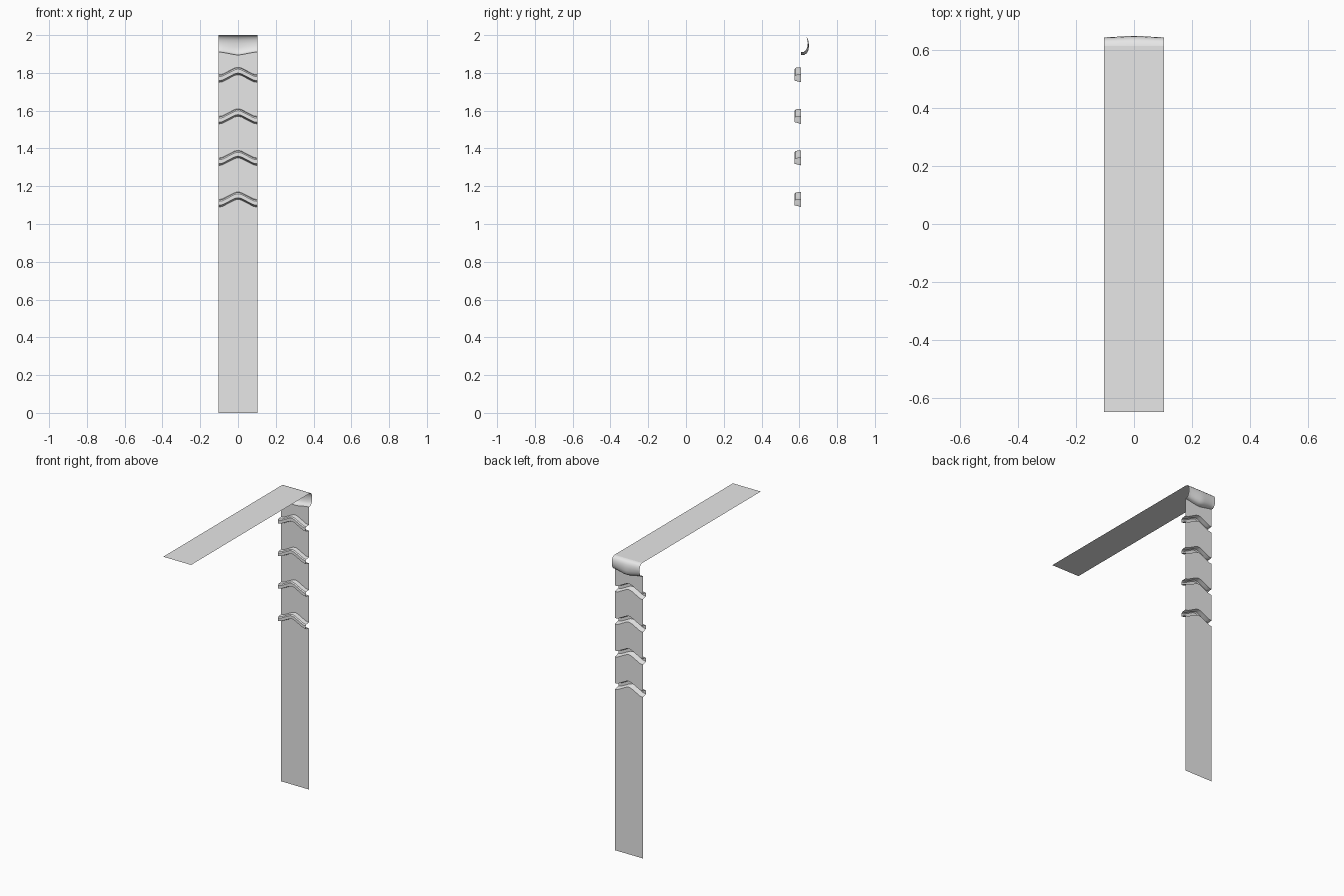
import bpy
import math

cube = bpy.data.objects.get("Cube")
if cube:
    bpy.data.objects.remove(cube, do_unlink=True)

grey = bpy.data.materials.new("plain light grey")
grey.use_nodes = True
grey.diffuse_color = (0.8, 0.8, 0.8, 1)
grey.node_tree.nodes["Principled BSDF"].inputs["Base Color"].default_value = (0.8, 0.8, 0.8, 1)

HALF = 0.104      # half width of the strip
WALL = 0.61       # y of the wall plane
FRONT = 0.575     # y of the ridge fronts

# Chevron height across the half width: rounded tip, straight flank, flat ends
CHEVRON = [(0, 1), (0.01, 0.96), (0.02, 0.88), (0.05, 0.49),
           (0.08, 0.1), (0.09, 0.03), (HALF, 0)]
COLUMNS = [(-x, h) for x, h in reversed(CHEVRON[1:])] + CHEVRON


def ribbon(name, rows, columns=COLUMNS):
    """Open sheet through rows of (y, z, y shift, z shift at the centre)."""
    verts = [(x, y + dy * h, z + dz * h) for y, z, dy, dz in rows for x, h in columns]
    n = len(columns)
    faces = [(r * n + c, r * n + n + c, r * n + n + c + 1, r * n + c + 1)
             for r in range(len(rows) - 1) for c in range(n - 1)]
    mesh = bpy.data.meshes.new(name)
    mesh.from_pydata(verts, [], faces)
    mesh.materials.append(grey)
    obj = bpy.data.objects.new(name, mesh)
    bpy.context.collection.objects.link(obj)
    bpy.ops.object.select_all(action="DESELECT")
    obj.select_set(True)
    bpy.context.view_layer.objects.active = obj
    bpy.ops.object.shade_smooth_by_angle(angle=math.radians(35))
    return obj


# Wall panels separated by projecting chevron ridges
RISE = 0.04
lower = (WALL, 0, 0, 0)
for i in range(4):
    base = 1.09 + 0.22 * i
    bottom = (WALL, base, 0, RISE)
    top = (WALL, base + 0.04, 0, RISE)
    ribbon("lower_wall_panel" if i == 0 else f"wall_panel_{i}", [lower, bottom])
    ribbon(f"chevron_ridge_{i + 1}", [
        bottom,
        (FRONT, base + 0.009, 0, RISE),
        (FRONT, base + 0.03, 0, RISE),
        (FRONT + 0.006, base + 0.037, 0, RISE),
        top])
    lower = top
lip_foot = (WALL, 1.91, 0, -0.015)
ribbon("top_wall_panel", [lower, lip_foot])

# Rolled lip joining the wall to the canopy
ribbon("rolled_lip", [
    lip_foot,
    (0.622, 1.911, 0.004, -0.015),
    (0.632, 1.917, 0.007, -0.014),
    (0.639, 1.928, 0.008, -0.011),
    (0.643, 1.942, 0.007, -0.007),
    (0.645, 1.958, 0.005, -0.003),
    (0.643, 1.974, 0.004, 0),
    (0.638, 1.988, 0.002, 0),
    (0.629, 1.997, 0.001, 0),
    (0.615, 2.0, 0, 0)])

# Flat canopy reaching forward
ribbon("canopy", [(0.615, 2, 0, 0), (-0.65, 2, 0, 0)], [(-HALF, 0), (HALF, 0)])
